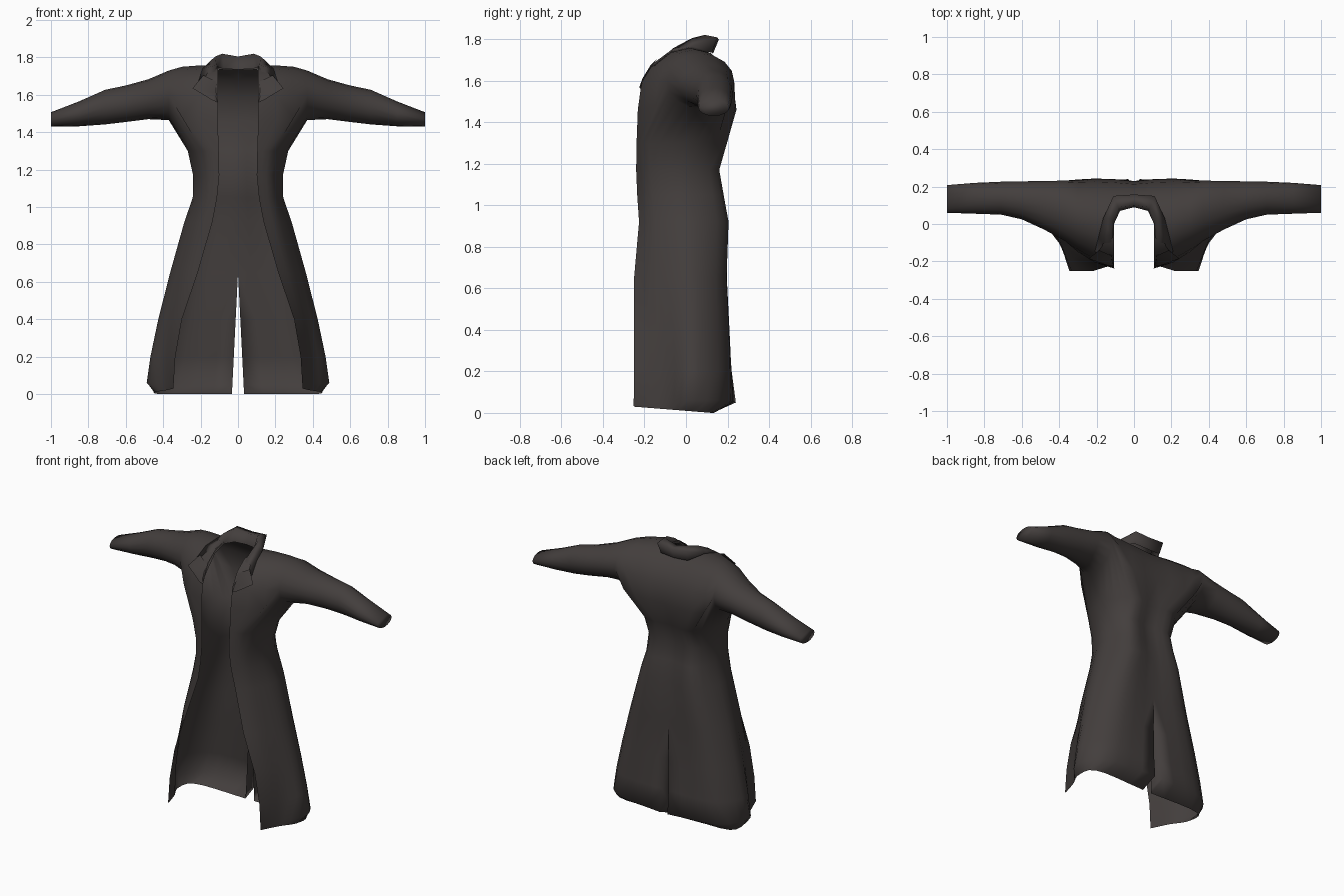
import bpy, bmesh
from math import sin, cos, pi
from mathutils import Vector

if "Cube" in bpy.data.objects:
    bpy.data.objects.remove(bpy.data.objects["Cube"])

cloth = bpy.data.materials.new("charcoal brown cloth")
cloth.diffuse_color = (0.056, 0.048, 0.046, 1)
cloth.use_nodes = True
cloth.node_tree.nodes["Principled BSDF"].inputs["Base Color"].default_value = cloth.diffuse_color


def grid(bm, rows, closed=False):
    """Quad sheet through rows of points of equal length."""
    vs = [[bm.verts.new(p) for p in r] for r in rows]
    n = len(rows[0])
    for a, b in zip(vs, vs[1:]):
        for i in range(n if closed else n - 1):
            j = (i + 1) % n
            bm.faces.new((a[i], a[j], b[j], b[i]))
    return vs


def finish(bm, name):
    bmesh.ops.remove_doubles(bm, verts=bm.verts, dist=0.0005)
    bmesh.ops.recalc_face_normals(bm, faces=bm.faces)
    me = bpy.data.meshes.new(name)
    bm.to_mesh(me)
    bm.free()
    me.materials.append(cloth)
    me.shade_smooth()
    ob = bpy.data.objects.new(name, me)
    bpy.context.collection.objects.link(ob)
    m = ob.modifiers.new("mirror", 'MIRROR')
    m.use_mirror_merge = True
    m.merge_threshold = 0.001
    return ob


def spline(pts, t):
    """Catmull-Rom through 2D points."""
    i = min(int(t), len(pts) - 2)
    u = t - i
    p1, p2 = Vector(pts[i]), Vector(pts[i + 1])
    p0 = Vector(pts[i - 1]) if i else 2 * p1 - p2
    p3 = Vector(pts[i + 2]) if i + 2 < len(pts) else 2 * p2 - p1
    return 0.5 * (2 * p1 + (p2 - p0) * u + (2 * p0 - 5 * p1 + 4 * p2 - p3) * u * u
                  + (3 * p1 - p0 - 3 * p2 + p3) * u ** 3)


def arch(x, yb, yf, base, top):
    """Shoulder profile from back over the top to the front."""
    return [(x, (yb + yf) / 2 + (yb - yf) / 2 * cos(pi * k / 8),
             base + (top - base) * sin(pi * k / 8) ** 0.85) for k in range(9)]


def ring(x, y0, y1, z0, z1):
    """Sleeve cross-section, starting at the back."""
    return [(x, (y0 + y1) / 2 + (y1 - y0) / 2 * cos(pi * k / 8),
             (z0 + z1) / 2 + (z1 - z0) / 2 * sin(pi * k / 8)) for k in range(16)]


# Shoulders and sleeves, closed at the cuffs
bm = bmesh.new()
st = [arch(0, .23, -.23, 1.46, 1.755), arch(.108, .24, -.232, 1.46, 1.755),
      arch(.21, .243, -.205, 1.46, 1.757), arch(.30, .238, -.15, 1.48, 1.75)]
sleeve = [ring(.37, -.09, .232, 1.465, 1.73), ring(.48, -.03, .23, 1.47, 1.683),
          ring(.60, .025, .228, 1.455, 1.65), ring(.71, .05, .226, 1.442, 1.627),
          ring(.85, .055, .22, 1.432, 1.565), ring(1.0, .06, .208, 1.43, 1.507)]
grid(bm, [st[0][:4], st[1][:4]])
grid(bm, st[1:] + [sleeve[0][:9]])
bm.faces.new(grid(bm, sleeve, closed=True)[-1])

# Body and skirt: z, back centre y, then back corner, side, front and edge (x, y)
sections = [
    (1.30, .178, (.17, .188), (.268, .02), (.21, -.19), (.103, -.238)),
    (1.17, .140, (.16, .152), (.24, .0), (.19, -.18), (.10, -.24)),
    (1.05, .158, (.17, .172), (.242, .0), (.195, -.17), (.112, -.235)),
    (0.92, .185, (.19, .195), (.287, .02), (.225, -.16), (.137, -.226)),
    (0.65, .188, (.25, .185), (.362, .03), (.30, -.15), (.215, -.25)),
    (0.40, .205, (.30, .195), (.425, .04), (.365, -.11), (.30, -.25)),
    (0.20, .220, (.34, .20), (.468, .04), (.395, -.10), (.335, -.25)),
    (0.05, .240, (.37, .20), (.490, .03), (.40, -.10), (.345, -.252)),
    (0.00, .125, (.40, .125), (.445, .0), (.39, -.12), (.343, -.25)),
]
rows = [[s[0] for s in st] + [sleeve[0][k % 16] for k in range(16, 7, -1)]
        + [s[8] for s in st[:0:-1]]]
vent = []
for z, yb, *pts in sections:
    slit = max(0, .65 - z) * .05
    row = []
    for i in range(16):
        p = spline([(slit, yb)] + pts, i * 4 / 15)
        h = z
        if z == 0:      # hem turned inwards
            h = max(0, .03 - .08 * (p.y + .25))
        elif z < .1:    # outer hem edge
            h = z + .01 * sin(i * pi / 15) - .015 * max(0, i - 8) / 7
        row.append((max(p.x, slit), p.y, h))
    rows.append(row)
    if z <= .65:        # back vent edges fold inwards
        vent.append([row[0], (slit, yb if z == .65 else .128, row[0][2])])
grid(bm, rows)
grid(bm, vent)
finish(bm, "coat_body")

# Flared collar: outer seam, outer edge, top fold, inner seam
bm = bmesh.new()
seam = [(0, .13, 1.73), (.10, .125, 1.735), (.135, .02, 1.75), (.14, -.08, 1.725), (.135, -.16, 1.65)]
edge = [(0, .158, 1.797), (.11, .15, 1.808), (.165, .03, 1.765), (.19, -.07, 1.74), (.21, -.15, 1.675)]
fold = [(0, .10, 1.805), (.085, .09, 1.82), (.122, .03, 1.805), (.122, -.06, 1.757), (.118, -.17, 1.665)]
inner = [(0, .09, 1.735), (.075, .07, 1.74), (.107, .0, 1.745), (.108, -.09, 1.715), (.108, -.165, 1.64)]
grid(bm, [seam, edge, fold, inner])
finish(bm, "collar")

# Pointed lapel folded back on the chest
bm = bmesh.new()
grid(bm, [[(.108, -.165, 1.64), (.118, -.172, 1.672), (.185, -.14, 1.705)],
          [(.108, -.20, 1.60), (.125, -.21, 1.61), (.243, -.185, 1.635)],
          [(.108, -.218, 1.56), (.12, -.224, 1.565), (.135, -.224, 1.57)]])
finish(bm, "lapel")
